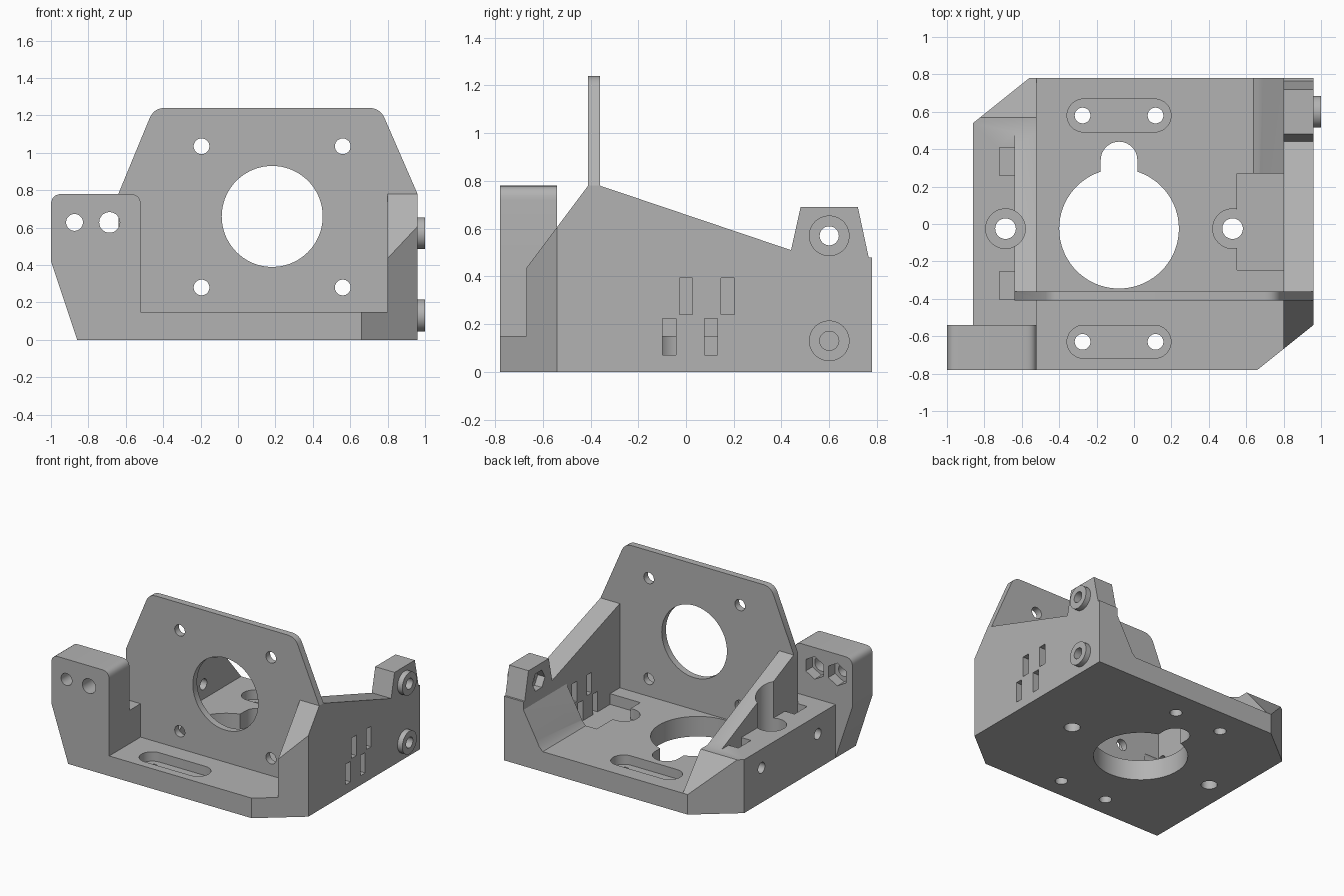
import bpy, bmesh, math
from mathutils import Vector

if "Cube" in bpy.data.objects:
    bpy.data.objects.remove(bpy.data.objects["Cube"], do_unlink=True)

grey = bpy.data.materials.new("plain_grey")
grey.use_nodes = True
colour = (0.45, 0.45, 0.45, 1)
grey.diffuse_color = colour
grey.node_tree.nodes["Principled BSDF"].inputs["Base Color"].default_value = colour

# Maps a profile point (u, v) and a depth w to x, y, z
PLACE = {"x": lambda u, v, w: (w, u, v),
         "y": lambda u, v, w: (u, w, v),
         "z": lambda u, v, w: (u, v, w)}


def prism(name, axis, outline, low, high):
    """Extrude a closed outline along an axis."""
    bm = bmesh.new()
    verts = [bm.verts.new(PLACE[axis](u, v, low)) for u, v in outline]
    face = bm.faces.new(verts)
    ext = bmesh.ops.extrude_face_region(bm, geom=[face])["geom"]
    shift = Vector(PLACE[axis](0, 0, high - low))
    bmesh.ops.translate(bm, vec=shift, verts=[g for g in ext if isinstance(g, bmesh.types.BMVert)])
    bmesh.ops.recalc_face_normals(bm, faces=bm.faces)
    mesh = bpy.data.meshes.new(name)
    bm.to_mesh(mesh)
    bm.free()
    mesh.materials.append(grey)
    obj = bpy.data.objects.new(name, mesh)
    bpy.context.collection.objects.link(obj)
    return obj


def rect(u0, u1, v0, v1):
    return [(u0, v0), (u1, v0), (u1, v1), (u0, v1)]


def disc(u, v, r, n=48, turn=0.0):
    return [(u + r * math.cos(turn + math.tau * i / n),
             v + r * math.sin(turn + math.tau * i / n)) for i in range(n)]


def capsule(u0, u1, v, r, n=20):
    right = [(u1 + r * math.sin(math.pi * i / n), v - r * math.cos(math.pi * i / n)) for i in range(n + 1)]
    return right + [(u0 + u1 - u, 2 * v - w) for u, w in right]


def rounded(corners, n=6):
    """Replace each (u, v, r) corner that has a radius by a small arc."""
    out = []
    for i, (u, v, r) in enumerate(corners):
        p = Vector((u, v))
        if not r:
            out.append((u, v))
            continue
        a = p + (Vector(corners[i - 1][:2]) - p).normalized() * r
        b = p + (Vector(corners[(i + 1) % len(corners)][:2]) - p).normalized() * r
        for k in range(n + 1):
            t = k / n
            q = a * (1 - t) ** 2 + p * 2 * t * (1 - t) + b * t ** 2
            out.append((q.x, q.y))
    return out


def combine(body, tools, operation):
    for tool in tools:
        tool.hide_render = True
        mod = body.modifiers.new(tool.name, "BOOLEAN")
        mod.operation, mod.solver, mod.object = operation, "EXACT", tool
    bpy.context.view_layer.update()
    mesh = bpy.data.meshes.new_from_object(body.evaluated_get(bpy.context.evaluated_depsgraph_get()))
    body.modifiers.clear()
    body.data = mesh
    for tool in tools:
        bpy.data.objects.remove(tool, do_unlink=True)


FLOOR = 0.15
bracket = prism("motor_mount_bracket", "z", rect(-0.86, 0.96, -0.78, 0.78), 0, FLOOR)

# Solid parts
side_wall = [(-0.78, 0), (0.78, 0), (0.78, 0.48), (0.765, 0.48), (0.72, 0.69), (0.48, 0.69),
             (0.44, 0.51), (-0.36, 0.78), (-0.41, 0.78), (-0.68, 0.42), (-0.78, 0.29)]
wall_fillet = [(0.85, 0.1), (0.85, 0.45), (0.8, 0.42), (0.69, 0.22), (0.67, 0.18), (0.64, 0.15), (0.64, 0.1)]
low_block = [(-0.78, 0), (0.78, 0), (0.78, FLOOR), (0.57, 0.4), (-0.78, 0.4)]
motor_plate = rounded([(-0.64, 0, 0), (0.96, 0, 0), (0.96, 0.78, 0), (0.76, 1.24, 0.06),
                       (-0.45, 1.24, 0.06), (-0.64, 0.78, 0)])
front_block = rounded([(-0.86, 0, 0), (-0.52, 0, 0), (-0.52, 0.78, 0.06),
                       (-1, 0.78, 0.06), (-1, 0.42, 0)])
solids = [
    prism("side_wall", "x", side_wall, 0.8, 0.96),
    prism("wall_fillet", "y", wall_fillet, 0.27, 0.78),
    prism("low_block", "x", low_block, -0.86, -0.52),
    prism("rib", "x", [(-0.38, 0.1), (0.49, 0.1), (0.49, 0.4), (-0.36, 0.78), (-0.38, 0.78)], -0.64, -0.52),
    prism("motor_plate", "y", motor_plate, -0.41, -0.36),
    prism("front_block", "y", front_block, -0.78, -0.54),
]
for z in (0.57, 0.13):
    solids.append(prism("boss", "x", disc(0.6, z, 0.085), 0.9, 1.0))
combine(bracket, solids, "UNION")

cuts = []


def cut(axis, outline, low, high):
    cuts.append(prism("cutter", axis, outline, low, high))


# Chamfered front right and back left corners
cut("z", [(0.66, -0.78), (0.66, -1), (1.2, -1), (1.2, -0.348), (0.96, -0.54)], -0.1, 1)
cut("z", [(-0.56, 0.78), (-0.56, 1), (-1.1, 1), (-1.1, 0.348), (-0.86, 0.54)], -0.1, 1)

# Keyhole opening in the base
keyhole = [(u, v) for u, v in disc(-0.08, -0.025, 0.32, 72) if v < 0.27 or abs(u + 0.08) > 0.098]
keyhole.sort(key=lambda p: math.atan2(p[1] + 0.025, p[0] + 0.08) % math.tau)
split = next(i for i, p in enumerate(keyhole) if p[0] < -0.08 and p[1] > 0)
arch = [(-0.08 + 0.098 * math.cos(math.pi * i / 16), 0.342 + 0.098 * math.sin(math.pi * i / 16))
        for i in range(17)]
keyhole[split:split] = [(0.018, 0.28)] + arch + [(-0.178, 0.28)]
cut("z", keyhole, -0.1, 0.3)

# Oblong recesses with screw holes
for y in (-0.63, 0.58):
    cut("z", capsule(-0.27, 0.11, y, 0.088), 0.08, 0.3)
    for x in (-0.275, 0.115):
        cut("z", disc(x, y, 0.042), -0.1, 0.2)

# Clamp screw holes, counterbores and the belt pocket
for x, floor, top in ((-0.687, 0.15, 1), (0.527, 0.07, 0.3)):
    cut("z", disc(x, -0.025, 0.055), -0.1, 0.3)
    cut("z", disc(x, -0.025, 0.106), floor, top)
cut("z", rect(0.55, 0.8, -0.245, 0.27), 0.07, 0.3)

# Nut slots and cross holes in the low block
for y in (-0.33, 0.335):
    cut("z", rect(-0.72, -0.64, y - 0.075, y + 0.075), 0.17, 0.6)
    cut("x", disc(y, 0.26, 0.04), -1.1, -0.4)

# Strap slots through the side wall
for y, z in ((0.0, 0.24), (0.175, 0.24), (-0.07, 0.07), (0.105, 0.07)):
    cut("x", rect(y - 0.028, y + 0.028, z, z + 0.153), 0.75, 1.1)

# Motor plate openings
cut("y", disc(0.183, 0.66, 0.27, 72), -0.45, -0.3)
for x in (-0.195, 0.56):
    for z in (0.28, 1.035):
        cut("y", disc(x, z, 0.042), -0.45, -0.3)

# Front block holes with hexagonal nut recesses behind
for x, r in ((-0.874, 0.045), (-0.687, 0.055)):
    cut("y", disc(x, 0.628, r), -0.9, -0.45)
    cut("y", disc(x, 0.628, 0.085, 6, math.pi / 6), -0.62, -0.45)

# Boss holes, the upper one with a nut recess inside
cut("x", disc(0.6, 0.57, 0.04), 0.7, 1.1)
cut("x", disc(0.6, 0.57, 0.075, 6), 0.75, 0.86)
cut("x", disc(0.6, 0.13, 0.04), 0.75, 1.1)

combine(bracket, cuts, "DIFFERENCE")

bpy.ops.object.select_all(action="DESELECT")
bracket.select_set(True)
bpy.context.view_layer.objects.active = bracket
bpy.ops.object.shade_smooth_by_angle(angle=math.radians(25))
